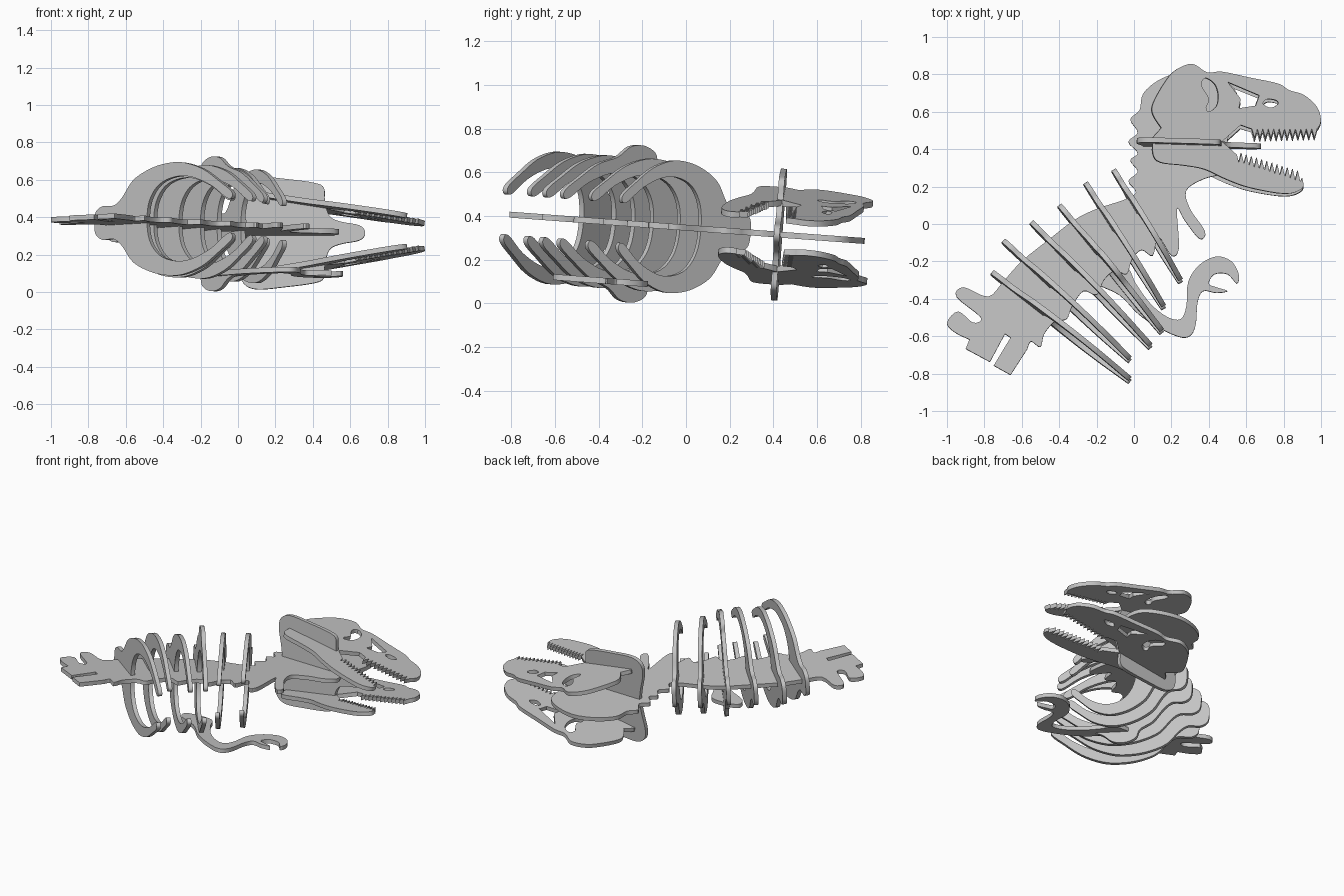
import bpy, bmesh, math
from mathutils import Matrix, Vector

cube = bpy.data.objects.get("Cube")
if cube:
    bpy.data.objects.remove(cube, do_unlink=True)

THICK = .027

material = bpy.data.materials.new("plain grey")
material.use_nodes = True
grey = (.55, .55, .55, 1)
material.diffuse_color = grey
material.node_tree.nodes["Principled BSDF"].inputs["Base Color"].default_value = grey

# Tilted frame shared by every plate: the backbone plane is its local xy plane
body = Matrix.Translation((0, 0, .3465)) @ Matrix.Rotation(-.074, 4, "X")


def smooth(points, closed=True, steps=4):
    """Run a rounded line through the points."""
    pts = [Vector(p) for p in points]
    count = len(pts)
    result = []
    for i in range(count if closed else count - 1):
        if closed:
            a, b, c, d = (pts[(i + k) % count] for k in (-1, 0, 1, 2))
        else:
            a, b, c, d = (pts[min(max(i + k, 0), count - 1)] for k in (-1, 0, 1, 2))
        for s in range(steps):
            t = s / steps
            result.append(b + (c - a) * t / 2 + (a * 2 - b * 5 + c * 4 - d) * t * t / 2
                          + (b * 3 - a - c * 3 + d) * t ** 3 / 2)
    if not closed:
        result.append(pts[-1])
    return result


def mirrored(half):
    """Close a half outline by mirroring it across its long axis."""
    return half + [(u, -v) for u, v in reversed(half) if v > 0]


def teeth(start, end, count, height):
    """Zigzag row of pointed teeth between two points."""
    start, end = Vector(start), Vector(end)
    row = []
    for i in range(count):
        row.append(start.lerp(end, i / count))
        row.append(start.lerp(end, (i + .5) / count) + Vector((0, height)))
    return row + [end]


def plate(name, outlines, matrix):
    """Cut a flat sheet; the first outline is the edge, the others are holes."""
    curve = bpy.data.curves.new(name, "CURVE")
    curve.dimensions = "2D"
    curve.fill_mode = "BOTH"
    curve.extrude = THICK / 2
    for outline in outlines:
        spline = curve.splines.new("POLY")
        spline.points.add(len(outline) - 1)
        for point, p in zip(spline.points, outline):
            point.co = (p[0], p[1], 0, 1)
        spline.use_cyclic_u = True
    source = bpy.data.objects.new(name + " outline", curve)
    bpy.context.collection.objects.link(source)
    graph = bpy.context.evaluated_depsgraph_get()
    mesh = bpy.data.meshes.new_from_object(source.evaluated_get(graph))
    bpy.data.objects.remove(source, do_unlink=True)
    bm = bmesh.new()
    bm.from_mesh(mesh)
    bmesh.ops.remove_doubles(bm, verts=bm.verts, dist=.0002)
    bmesh.ops.recalc_face_normals(bm, faces=bm.faces)
    bm.to_mesh(mesh)
    bm.free()
    mesh.name = name
    mesh.materials.clear()
    mesh.materials.append(material)
    obj = bpy.data.objects.new(name, mesh)
    bpy.context.collection.objects.link(obj)
    obj.matrix_world = body @ matrix
    bpy.ops.object.select_all(action="DESELECT")
    bpy.context.view_layer.objects.active = obj
    obj.select_set(True)
    bpy.ops.object.shade_smooth_by_angle(angle=math.radians(35))
    return obj


def upright(origin, direction):
    """Stand a sheet on the backbone plane, running along a direction."""
    x = Vector((*direction, 0)).normalized()
    y = Vector((0, 0, 1))
    m = Matrix((x, y, x.cross(y))).transposed().to_4x4()
    m.translation = Vector((*origin, 0))
    return m


# Backbone with neck, skull core and slotted tail end
belly_edge = [(-.57, -.67), (-.55, -.63), (-.5, -.66), (-.48, -.59), (-.42, -.52),
              (-.36, -.51), (-.33, -.44), (-.27, -.36), (-.2, -.38), (-.16, -.3),
              (-.1, -.25), (-.04, -.27), (-.01, -.19), (.04, -.14), (.1, -.17),
              (.13, -.07), (.2, -.17), (.24, -.13), (.23, .08), (.27, .02),
              (.35, -.08), (.38, -.04), (.3, .08), (.28, .18), (.37, .24)]
skull_core = [(.47, .27), (.54, .33), (.5, .45), (.55, .55), (.55, .7), (.46, .78),
              (.3, .82), (.15, .78), (.05, .7), (.03, .61), (-.02, .56), (.02, .49),
              (-.03, .44), (.02, .38), (-.02, .34), (.02, .28), (-.03, .23), (.01, .17)]
back_edge = [(-.05, .13), (-.2, .08), (-.32, .02), (-.45, -.08), (-.6, -.2), (-.7, -.31),
             (-.78, -.39), (-.91, -.34), (-.95, -.39), (-.82, -.5), (-.86, -.53),
             (-.94, -.47), (-1, -.53), (-.96, -.58), (-.88, -.62)]
tail_slot = [(-.9, -.67), (-.77, -.74), (-.69, -.59), (-.66, -.61), (-.75, -.76), (-.66, -.81)]
plate("backbone", [smooth(belly_edge + skull_core + back_edge, False) + tail_slot],
      Matrix())

# Ribs: (dorsal end, belly tip) of each sheet; outline is (length share, half width)
rib_nub = [(0, 0), (.01, .06), (.06, .09), (.14, .09), (.2, .13), (.28, .22)]
rib_bow = [(.4, .275), (.52, .3), (.64, .3), (.78, .26), (.9, .19)]
shoulder_bow = [(.37, .27), (.4, .33), (.48, .36), (.57, .35), (.65, .3), (.78, .26), (.9, .19)]
rib_tip = [(.99, .13), (.99, .095), (.95, .1), (.84, .17), (.7, .22), (.58, .225),
           (.47, .19), (.4, .11), (.38, 0)]
rib_lines = [((-.76, -.26), (-.02, -.84)), ((-.7, -.09), (-.02, -.73)),
             ((-.55, .01), (.09, -.66)), ((-.4, .1), (.15, -.58)),
             ((-.26, .22), (.16, -.45)), ((-.11, .29), (.25, -.31))]
for number, (back, tip) in enumerate(rib_lines):
    run = Vector(tip) - Vector(back)
    bow = shoulder_bow if number == 3 else rib_bow
    outline = [(u * run.length, v) for u, v in mirrored(rib_nub + bow + rib_tip)]
    name = "shoulder_rib" if number == 3 else "rib"
    plate(f"{name}_{number + 1}", [smooth(outline)], upright(back, run))

# Skull sides with open toothed jaws, leaning together towards the snout
skull_top = [(.145, .5), (.1, .57), (.1, .63), (.16, .74), (.22, .81), (.31, .845),
             (.39, .8), (.47, .805), (.62, .775), (.77, .745), (.83, .71), (.91, .685),
             (.98, .62), (1, .55), (.985, .51)]
jaw_bottom = [(.9, .24), (.9, .185), (.81, .155), (.62, .185), (.49, .23), (.38, .28),
              (.27, .3), (.14, .315), (.1, .36), (.1, .45)]
upper_teeth = teeth((.98, .505), (.63, .5), 12, -.05)
lower_teeth = teeth((.56, .32), (.89, .22), 12, .055)
mouth_corner = [(.57, .52), (.47, .43), (.55, .36)]
skull = (smooth(skull_top, False) + upper_teeth + mouth_corner + lower_teeth
         + smooth(jaw_bottom, False))
eye_socket = [(.5, .75), (.67, .68), (.65, .625), (.56, .61), (.57, .66)]
cheek_slot = smooth([(.38, .77), (.43, .74), (.45, .68), (.44, .62), (.4, .59), (.385, .61),
                     (.4, .66), (.36, .73)])
nostril = smooth([(.69, .635), (.71, .66), (.76, .655), (.77, .635), (.73, .615)])
for side, height in ((1, .22), (-1, -.232)):
    lean = Matrix.Translation((0, 0, height)) @ Matrix.Rotation(side * .158, 4, "Y")
    lean = lean @ Matrix.Scale(1.01, 4, (1, 0, 0))
    name = "left_skull_side" if side > 0 else "right_skull_side"
    plate(name, [skull, eye_socket, cheek_slot, nostril], lean)

# Cross sheet holding the skull sides apart, with a tongue in the mouth
cross_half = [(.05, 0), (.04, .08), (.015, .2), (.03, .27), (.1, .302), (.25, .29),
              (.41, .268), (.46, .24), (.465, .17), (.49, .09), (.55, .06), (.65, .04), (.68, 0)]
plate("skull_cross_sheet", [smooth(mirrored(cross_half))], upright((0, .43), (1, -.02)))

# Single arm with a hooked two-clawed hand
arm = [(-.23, -.22), (-.1, -.2), (-.03, -.22), (.01, -.3), (.09, -.41), (.18, -.48),
       (.25, -.49), (.28, -.42), (.29, -.29), (.35, -.2), (.44, -.155), (.52, -.18),
       (.56, -.25), (.55, -.3), (.5, -.25), (.43, -.25), (.4, -.3), (.44, -.32), (.5, -.34),
       (.44, -.35), (.37, -.34), (.34, -.4), (.33, -.52), (.3, -.58), (.24, -.585),
       (.12, -.53), (.02, -.46), (-.08, -.36), (-.22, -.29)]
plate("arm", [smooth(arm)], Matrix.Translation((0, 0, -.27)))
